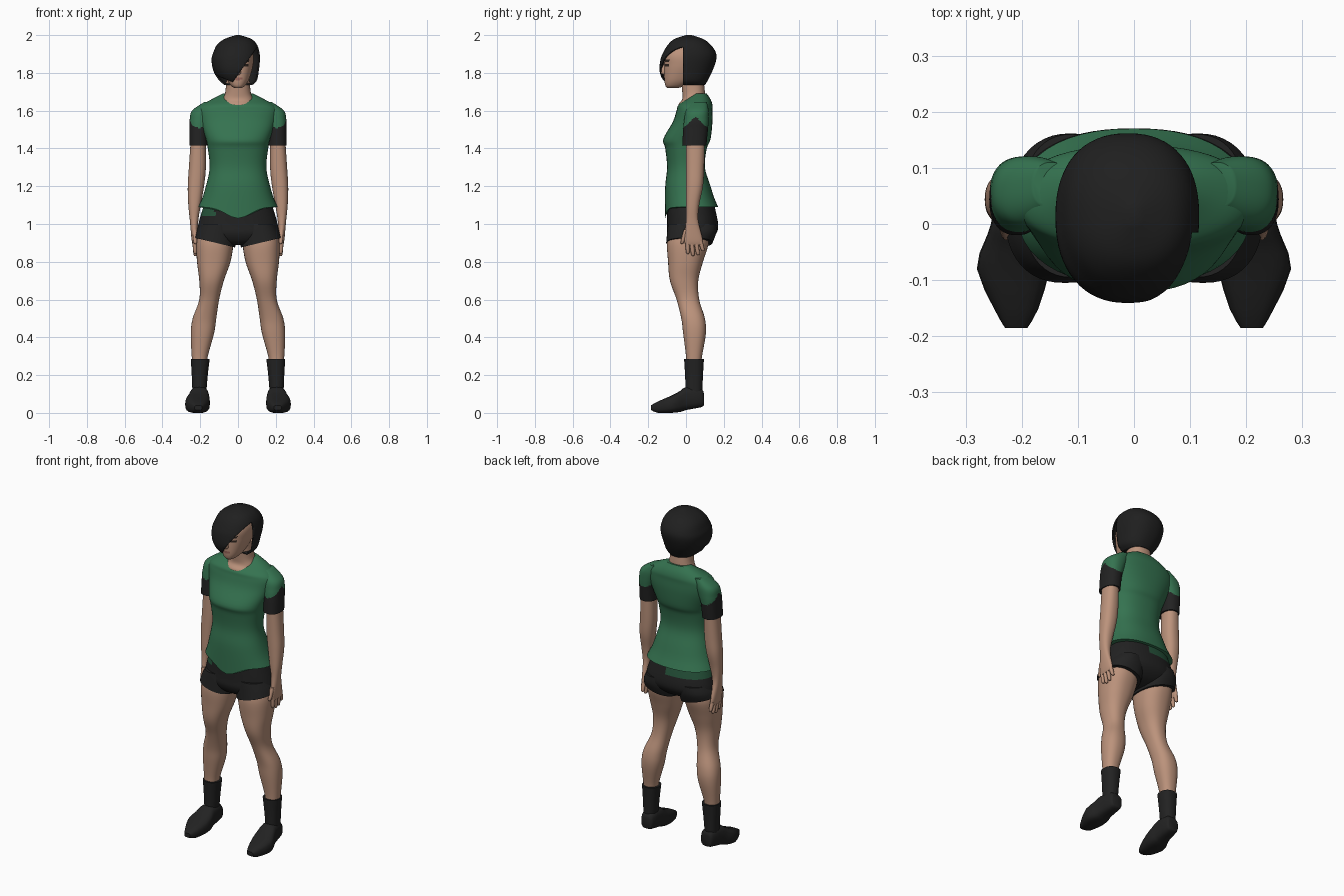
import bpy, bmesh, math
from mathutils import Vector

if "Cube" in bpy.data.objects:
    bpy.data.objects.remove(bpy.data.objects["Cube"])


def material(name, red, green, blue):
    mat = bpy.data.materials.new(name)
    mat.use_nodes = True
    mat.diffuse_color = (red, green, blue, 1)
    shader = mat.node_tree.nodes["Principled BSDF"]
    shader.inputs["Base Color"].default_value = mat.diffuse_color
    shader.inputs["Roughness"].default_value = .8
    return mat


SKIN = material("skin", .5, .29, .2)
GREEN = material("shirt green", .035, .17, .08)
DARK_GREEN = material("dark green", .02, .09, .045)
BLACK = material("cloth black", .016, .016, .016)
HAIR = material("hair black", .014, .014, .014)
LIPS = material("lip", .33, .14, .11)
EYE = material("eye dark", .03, .02, .015)


def spline(before, start, end, after, t):
    """Smooth blend from start to end, with slopes taken from the neighbours."""
    result = []
    for a, b, c, d in zip(before, start, end, after):
        slope_in, slope_out = (c - a) / 2, (d - b) / 2
        rise = c - b
        bend = 3 * rise - 2 * slope_in - slope_out
        twist = slope_in + slope_out - 2 * rise
        result.append(b + t * (slope_in + t * (bend + t * twist)))
    return result


def rounded(value, power):
    return math.copysign(abs(value) ** (2 / power), value)


def loft(name, rings, mats, rule=None, power=2.3, sides=48, steps=5,
         along_y=False, flip=1, shift=None, edit=None):
    """Skin rounded rings given as (position, low, high, low, high)."""
    dense = []
    last = len(rings) - 1
    for i in range(last):
        near = [rings[max(i - 1, 0)], rings[i], rings[i + 1], rings[min(i + 2, last)]]
        dense += [spline(*near, k / steps) for k in range(steps)]
    dense.append(rings[-1])
    bm = bmesh.new()
    loops = []
    for position, left, right, low, high in dense:
        loop = []
        for k in range(sides):
            angle = math.tau * k / sides
            a = (left + right + (right - left) * rounded(math.cos(angle), power)) / 2
            b = (low + high + (high - low) * rounded(math.sin(angle), power)) / 2
            point = Vector((a, position, b) if along_y else (a, b, position))
            if shift:
                point.z += shift(point)
            point.x *= flip
            loop.append(bm.verts.new(point))
        loops.append(loop)
    for lower, upper in zip(loops, loops[1:]):
        for k in range(sides):
            bm.faces.new((lower[k - 1], lower[k], upper[k], upper[k - 1]))
    bm.faces.new(loops[0])
    bm.faces.new(loops[-1])
    bmesh.ops.recalc_face_normals(bm, faces=bm.faces)
    if edit:
        edit(bm)
    if rule:
        for face in bm.faces:
            face.material_index = int(rule(face.calc_center_median()))
    mesh = bpy.data.meshes.new(name)
    bm.to_mesh(mesh)
    bm.free()
    for mat in mats:
        mesh.materials.append(mat)
    obj = bpy.data.objects.new(name, mesh)
    bpy.context.collection.objects.link(obj)
    bpy.ops.object.select_all(action="DESELECT")
    obj.select_set(True)
    bpy.context.view_layer.objects.active = obj
    bpy.ops.object.shade_smooth_by_angle(angle=math.radians(45))
    return obj


def centred(rows):
    """Symmetric rings from (height, half width, front, back)."""
    return [(z, -half, half, front, back) for z, half, front, back in rows]


def fade_below(height, top, depth):
    return min(max((top - height) / depth, 0), 1)


# Shirt body with a dipping front hem
def shirt_hem(point):
    dip = .02
    if point.y < 0:
        dip -= .06 * math.exp(-(point.x / .09) ** 2)
    return fade_below(point.z, 1.14, .07) * dip


loft("shirt", centred([
    (1.07, .21, -.11, .17), (1.2, .17, -.11, .13), (1.3, .15, -.1, .1),
    (1.4, .16, -.11, .11), (1.45, .17, -.12, .13), (1.54, .2, -.07, .14),
    (1.6, .21, -.05, .14), (1.63, .19, -.04, .14), (1.66, .14, 0, .13),
    (1.69, .08, .04, .11)]), [GREEN], shift=shirt_hem)


# Hips of the shorts, with patches of shirt tucked in on one side
def is_patch(centre):
    edge = -.12 if centre.y < 0 else .02
    return centre.x < edge and centre.z > 1.035


loft("shorts_hips", centred([
    (1.1, .18, -.1, .15), (1, .21, -.1, .17), (.95, .21, -.1, .16),
    (.91, .16, -.08, .12), (.89, .08, -.05, .07)]),
    [BLACK, DARK_GREEN], is_patch, sides=64)


# Head with coloured lips, eyes and brows
def inside_oval(across, up, width, height):
    return (across / width) ** 2 + (up / height) ** 2 < 1


def face_colour(centre):
    side = abs(centre.x) - .04
    if centre.y > -.05:
        return 0
    if inside_oval(centre.x, centre.z - 1.77, .026, .008):
        return 1
    eye = inside_oval(side, centre.z - 1.84, .018, .008)
    brow = inside_oval(side, centre.z - 1.865, .024, .005)
    return 2 if eye or brow else 0


loft("head", centred([
    (1.72, .02, -.1, -.04), (1.735, .04, -.11, 0), (1.77, .06, -.115, .05),
    (1.84, .08, -.115, .11), (1.9, .08, -.11, .11), (1.96, .05, -.06, .07)]),
    [SKIN, LIPS, EYE], face_colour, sides=88, steps=10)
loft("nose", centred([
    (1.79, .01, -.12, -.09), (1.805, .016, -.135, -.09), (1.855, .008, -.115, -.09)]),
    [SKIN], sides=16)
loft("neck", centred([
    (1.59, .08, -.02, .1), (1.63, .08, -.04, .1), (1.66, .08, -.02, .1),
    (1.7, .067, -.02, .1), (1.79, .06, -.03, .09)]), [SKIN])


# Bob hair, cut open around the face along a slanted fringe
def fringe(x):
    return 1.79 + 1.43 * x


def cut_face(bm):
    cuts = [((0, -.015, 0), (0, 1, 0)), ((0, 0, fringe(0)), (-1.43, 0, 1)),
            ((0, 0, 1.74), (.4, 0, 1))]
    for point, normal in cuts:
        bmesh.ops.bisect_plane(bm, geom=bm.verts[:] + bm.edges[:] + bm.faces[:],
                               plane_co=point, plane_no=normal)
    gone = []
    for face in bm.faces:
        centre = face.calc_center_median()
        if centre.y < -.015 and centre.z < max(fringe(centre.x), 1.74 - .4 * centre.x):
            gone.append(face)
    bmesh.ops.delete(bm, geom=gone, context="FACES")


hair = loft("hair", [
    (1.735, -.07, .075, -.08, .1), (1.76, -.1, .1, -.12, .115),
    (1.81, -.13, .11, -.14, .14), (1.87, -.14, .116, -.135, .16),
    (1.91, -.13, .113, -.12, .157), (1.95, -.11, .1, -.095, .13),
    (1.98, -.07, .07, -.06, .09), (2, -.01, .01, 0, .03)],
    [HAIR], sides=64, edit=cut_face)
shell = hair.modifiers.new("thickness", "SOLIDIFY")
shell.thickness = .008
shell.offset = -1


def cuff_hem(point):
    return fade_below(point.z, .98, .07) * .28 * (point.x - .2)


def is_cuff(centre):
    return centre.z < 1.567 - .9 * abs(centre.y - .05)


# Limbs, built on both sides
for side, flip in (("left", 1), ("right", -1)):
    loft(side + "_shorts_cuff", [
        (1, .02, .2, -.095, .16), (.96, .01, .22, -.1, .16), (.92, .015, .23, -.105, .14)],
        [BLACK], flip=flip, shift=cuff_hem)
    loft(side + "_leg", [
        (.97, .04, .2, -.08, .11), (.9, .025, .22, -.1, .12), (.8, .04, .217, -.095, .09),
        (.7, .075, .205, -.085, .065), (.6, .1, .205, -.05, .07),
        (.5, .115, .24, -.025, .1), (.42, .127, .25, -.015, .105),
        (.3, .16, .245, 0, .085), (.24, .165, .24, 0, .08)], [SKIN], flip=flip)
    loft(side + "_sock", [
        (.285, .15, .25, -.01, .095), (.2, .16, .245, -.005, .09), (.08, .17, .24, 0, .085)],
        [BLACK], flip=flip)
    loft(side + "_shoe", [
        (.095, .17, .23, .04, .1), (.08, .16, .24, .03, .13), (0, .155, .255, .015, .137),
        (-.03, .15, .266, .005, .117), (-.08, .15, .28, 0, .09),
        (-.15, .17, .25, 0, .06), (-.185, .19, .23, .015, .04)],
        [BLACK], along_y=True, power=3, sides=20, steps=2, flip=flip)
    loft(side + "_sleeve", [
        (1.415, .16, .258, -.02, .108), (1.5, .155, .257, -.015, .116),
        (1.55, .14, .256, -.01, .12), (1.6, .12, .243, 0, .12),
        (1.645, .115, .18, .03, .11)],
        [GREEN, BLACK], is_cuff, sides=56, steps=10, flip=flip)
    loft(side + "_arm", [
        (1.45, .17, .25, 0, .1), (1.3, .17, .26, 0, .096), (1.2, .18, .266, 0, .09),
        (1.1, .197, .263, 0, .07), (1.02, .21, .255, 0, .065),
        (.92, .215, .246, -.01, .088), (.89, .22, .24, 0, .085)], [SKIN], flip=flip)

    # Fingers fan out below the palm, and the thumb points forward
    digits = {"thumb": ((0, .97), (-.022, .895))}
    for i, finger in enumerate(("index", "middle", "ring", "little")):
        tip_height = .83 + .008 * (i - 1.2) ** 2
        digits[finger + "_finger"] = ((.007 + .023 * i, .91), (.01 + .027 * i, tip_height))
    for digit, (base, tip) in digits.items():
        path = []
        for t, radius in ((0, .012), (.5, .011), (.9, .009), (1, .004)):
            y, z = Vector(base).lerp(Vector(tip), t)
            x = .23 - .004 * t
            path.append((z, x - radius, x + radius, y - radius, y + radius))
        loft(f"{side}_{digit}", path, [SKIN], sides=12, steps=2, flip=flip)
